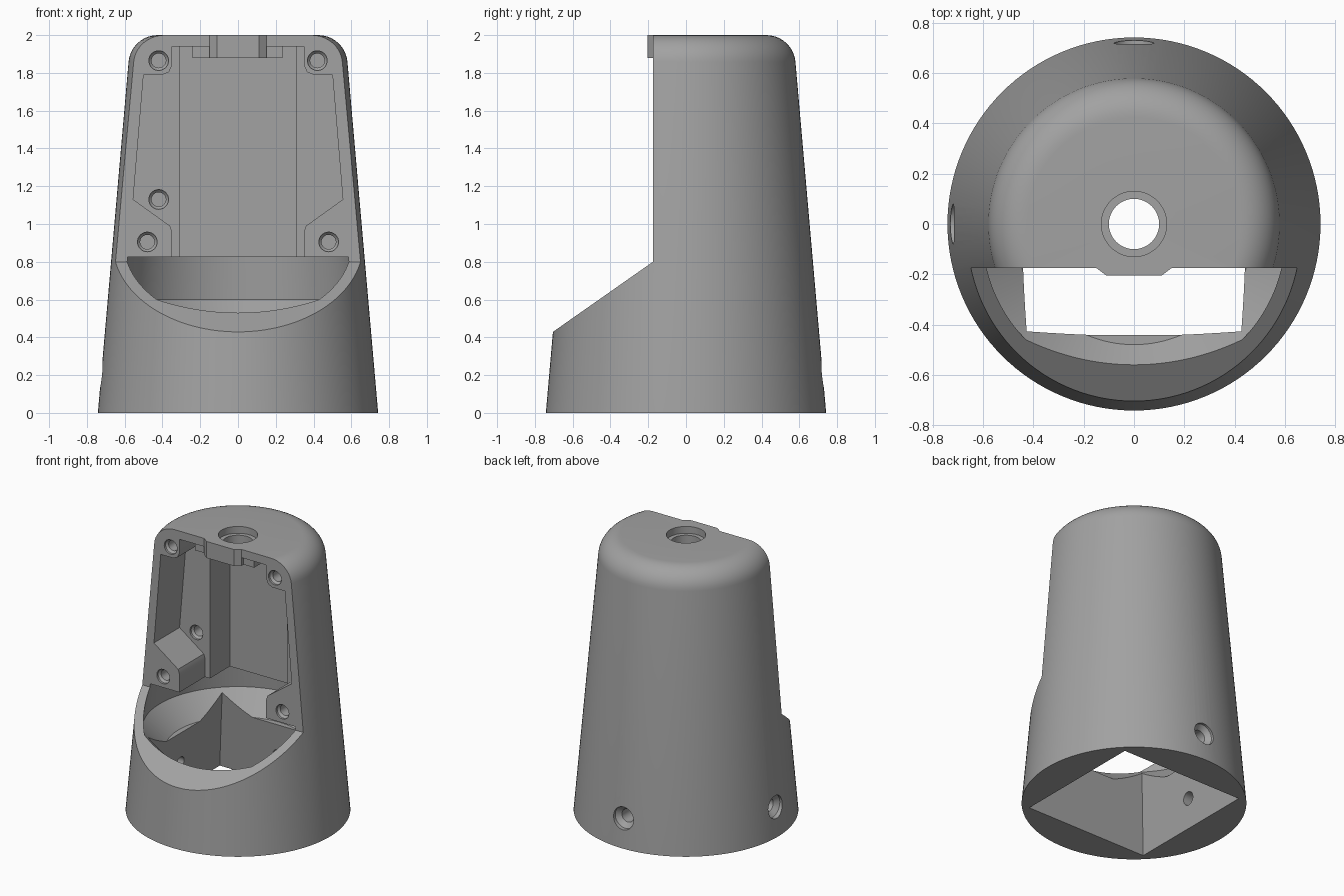
import bpy, bmesh, math
from mathutils import Matrix, Vector

if "Cube" in bpy.data.objects:
    bpy.data.objects.remove(bpy.data.objects["Cube"])

grey = bpy.data.materials.new("plain grey")
grey.diffuse_color = (0.36, 0.36, 0.36, 1)
grey.use_nodes = True
grey.node_tree.nodes["Principled BSDF"].inputs["Base Color"].default_value = grey.diffuse_color


def finish(name, bm):
    bmesh.ops.remove_doubles(bm, verts=bm.verts, dist=1e-5)
    bmesh.ops.recalc_face_normals(bm, faces=bm.faces)
    me = bpy.data.meshes.new(name)
    bm.to_mesh(me)
    bm.free()
    me.materials.append(grey)
    ob = bpy.data.objects.new(name, me)
    bpy.context.collection.objects.link(ob)
    return ob


def revolve(name, profile, steps=96, matrix=None):
    """Solid of revolution about z from (radius, height) points."""
    bm = bmesh.new()
    rings = []
    for r, z in profile:
        if r == 0:
            rings.append([bm.verts.new((0, 0, z))] * steps)
        else:
            rings.append([bm.verts.new((r * math.cos(2 * math.pi * i / steps),
                                        r * math.sin(2 * math.pi * i / steps), z))
                          for i in range(steps)])
    for a, b in zip(rings, rings[1:]):
        for i in range(steps):
            j = (i + 1) % steps
            quad = list(dict.fromkeys((a[i], a[j], b[j], b[i])))
            bm.faces.new(quad)
    if matrix:
        bm.transform(matrix)
    return finish(name, bm)


def prism(name, points, direction):
    """Extrude a planar 3D polygon along a vector."""
    bm = bmesh.new()
    face = bm.faces.new([bm.verts.new(p) for p in points])
    ext = bmesh.ops.extrude_face_region(bm, geom=[face])
    verts = [g for g in ext["geom"] if isinstance(g, bmesh.types.BMVert)]
    bmesh.ops.translate(bm, verts=verts, vec=Vector(direction))
    return finish(name, bm)


def box(name, lo, hi):
    (x0, y0, z0), (x1, y1, z1) = lo, hi
    return prism(name, [(x0, y0, z0), (x1, y0, z0), (x1, y1, z0), (x0, y1, z0)],
                 (0, 0, z1 - z0))


def combine(target, tool, operation="DIFFERENCE"):
    mod = target.modifiers.new("cut", "BOOLEAN")
    mod.operation, mod.object, mod.solver = operation, tool, "EXACT"
    bpy.context.view_layer.objects.active = target
    bpy.ops.object.modifier_apply(modifier=mod.name)
    bpy.data.objects.remove(tool)


# Tapered outer shell with a rounded top shoulder
arc = [(0.425 + 0.155 * math.cos(math.radians(a)), 1.845 + 0.155 * math.sin(math.radians(a)))
       for a in [5 + 85 * k / 10 for k in range(11)]]
housing = revolve("housing", [(0, 0), (0.742, 0)] + arc + [(0, 2.0)], 128)

# Flat front face and sloped lip
combine(housing, prism("front_cut", [(-1, -0.175, 2.2), (-1, -0.175, 0.8), (-1, -0.71, 0.425),
                                     (-1, -1.0, 0.22), (-1, -1.0, 2.2)], (2, 0, 0)))

# Round chamber with a flared floor
combine(housing, revolve("chamber", [(0, 0.45), (0.48, 0.45), (0.63, 0.6), (0.61, 0.825),
                                     (0, 0.825)], 128))

# Tapered square opening in the base
bm = bmesh.new()
bmesh.ops.create_cube(bm, size=2)
for v in bm.verts:
    s, z = (0.496, -0.05) if v.co.z < 0 else (0.424, 0.6)
    v.co = (v.co.x * s, v.co.y * s, z)
combine(housing, finish("base_opening", bm))

# Wide shallow pocket, mirrored outline, with screw pads left in the corners
half = [(0.35, 0.75), (0.35, 0.98), (0.335, 1.0), (0.555, 1.13), (0.5, 1.79), (0.40, 1.79),
        (0.365, 1.805), (0.35, 1.84), (0.35, 1.94)]
half[1:3] = [(0.35, 0.96), (0.36, 0.99)]
outline = half + [(-x, z) for x, z in reversed(half)]
combine(housing, prism("wide_pocket", [(x, -0.4, z) for x, z in outline], (0, 0.52, 0)))

# Deep centre pocket
combine(housing, box("deep_pocket", (-0.31, -0.4, 0.7), (0.31, 0.35, 1.94)))

# Reinforced block and front tab under the top hole
combine(housing, box("top_block", (-0.24, -0.15, 1.88), (0.235, 0.24, 1.96)), "UNION")
combine(housing, prism("front_tab", [(-0.15, -0.175, 1.88), (-0.11, -0.205, 1.88),
                                     (0.11, -0.205, 1.88), (0.15, -0.175, 1.88),
                                     (0.15, -0.1, 1.88), (-0.15, -0.1, 1.88)],
                       (0, 0, 0.12)), "UNION")

# Stepped hole through the top
combine(housing, revolve("top_hole", [(0, 1.7), (0.1, 1.7), (0.1, 1.95), (0.13, 1.95),
                                      (0.13, 2.1), (0, 2.1)], 64))

# Screw holes along +y: four in the face, one in the left pocket wall
into_y = Matrix.Rotation(-math.pi / 2, 4, "X")
for x, z, y in [(-0.42, 1.865, -0.175), (0.42, 1.865, -0.175), (-0.48, 0.905, -0.175),
                (0.48, 0.905, -0.175), (-0.42, 1.13, 0.12)]:
    combine(housing, revolve("screw_hole", [(0, -0.05), (0.052, -0.05), (0.052, 0.015),
                                            (0.038, 0.03), (0.038, 0.2), (0, 0.2)], 32,
                             Matrix.Translation((x, y, z)) @ into_y))

# Countersunk fixing holes at the back and left of the base
for angle in (0, math.pi / 2):
    place = (Matrix.Rotation(angle, 4, "Z") @ Matrix.Translation((0, 0, 0.21))
             @ Matrix.Rotation(-math.pi / 2, 4, "X"))
    combine(housing, revolve("fixing_hole", [(0, 0.3), (0.047, 0.3), (0.047, 0.67), (0.08, 0.7),
                                             (0.08, 0.9), (0, 0.9)], 40, place))

bpy.ops.object.select_all(action="DESELECT")
housing.select_set(True)
bpy.context.view_layer.objects.active = housing
bpy.ops.object.shade_smooth_by_angle(angle=math.radians(25))
